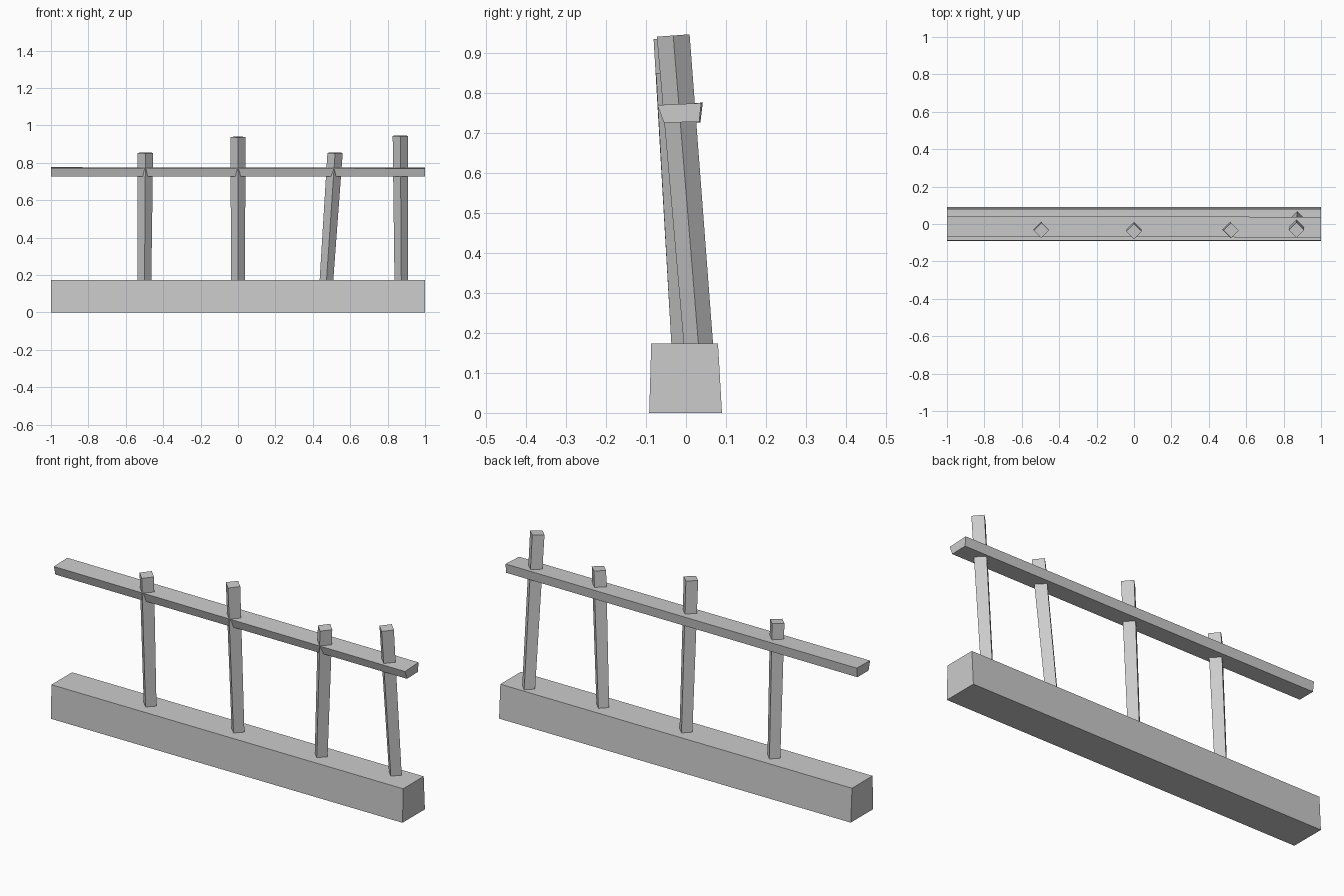
import bpy
import bmesh
from mathutils import Vector

if "Cube" in bpy.data.objects:
    bpy.data.objects.remove(bpy.data.objects["Cube"], do_unlink=True)

GREY = (0.6, 0.6, 0.6, 1.0)
grey = bpy.data.materials.new("plain grey")
grey.use_nodes = True
grey.diffuse_color = GREY
grey.node_tree.nodes["Principled BSDF"].inputs["Base Color"].default_value = GREY


def loft(name, start, end):
    """Closed prism between two matching outlines."""
    bm = bmesh.new()
    a = [bm.verts.new(p) for p in start]
    b = [bm.verts.new(p) for p in end]
    bm.faces.new(a)
    bm.faces.new(b)
    for i in range(len(a)):
        j = (i + 1) % len(a)
        bm.faces.new((a[i], a[j], b[j], b[i]))
    bmesh.ops.recalc_face_normals(bm, faces=bm.faces)
    mesh = bpy.data.meshes.new(name)
    bm.to_mesh(mesh)
    bm.free()
    mesh.materials.append(grey)
    obj = bpy.data.objects.new(name, mesh)
    bpy.context.collection.objects.link(obj)
    return obj


def beam(name, left, right):
    """Beam along x from two (y, z) end sections."""
    return loft(name, [(-1, y, z) for y, z in left], [(1, y, z) for y, z in right])


def diamond(centre, radius):
    x, y, z = centre
    # The back corner sits a touch higher than the front one
    return [(x - radius, y, z), (x, y - radius, z - 0.003),
            (x + radius, y, z), (x, y + radius, z + 0.003)]


def post(name, foot, head):
    """Leaning square post turned on its corner, sunk into the base."""
    foot, head = Vector(foot), Vector(head)
    sunk = foot + (foot - head) * 0.1
    return loft(name, diamond(sunk, 0.036), diamond(head, 0.041))


# Heavy base beam, slightly narrower on top
base = [(-0.092, 0), (0.09, 0), (0.08, 0.173), (-0.087, 0.173)]
beam("base_beam", base, base)

# Hand rail with undercut front
beam("rail",
     [(-0.055, 0.727), (0.036, 0.727), (0.042, 0.776), (-0.067, 0.773)],
     [(-0.055, 0.726), (0.033, 0.728), (0.038, 0.775), (-0.072, 0.77)])

# Uneven leaning posts
post("post_far_right", (-0.5, 0.0, 0.173), (-0.495, -0.034, 0.853))
post("post_middle_right", (0.0, 0.0, 0.173), (0.0, -0.04, 0.938))
post("post_middle_left", (0.473, 0.0, 0.173), (0.519, -0.034, 0.853))
post("post_far_left", (0.873, 0.031, 0.173), (0.868, -0.032, 0.944))
